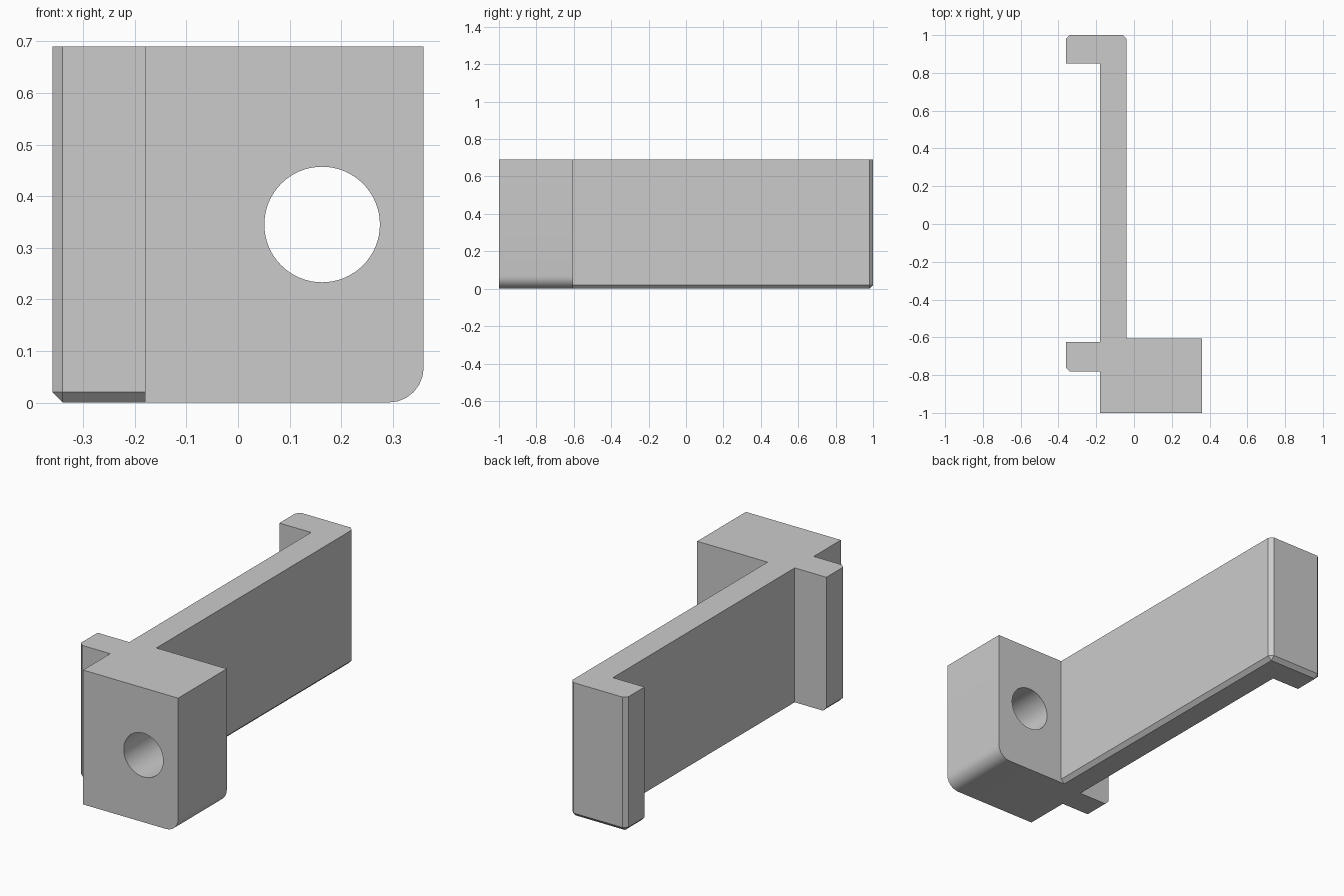
import bpy, bmesh, math

cube = bpy.data.objects.get("Cube")
if cube:
    bpy.data.objects.remove(cube)

H = 0.69          # height
CH = 0.02         # chamfer
XL, XI, XO, XR = -0.36, -0.18, -0.04, 0.36
Y0, Y1 = -0.78, 1.0

grey = bpy.data.materials.new("plain grey")
grey.use_nodes = True
colour = (0.6, 0.6, 0.6, 1)
grey.diffuse_color = colour
grey.node_tree.nodes["Principled BSDF"].inputs["Base Color"].default_value = colour


def prism(name, outline, bevel_rule, width, segments):
    """Extrude a plan outline upward and bevel the edges picked by a rule."""
    bm = bmesh.new()
    base = bm.faces.new([bm.verts.new((x, y, 0)) for x, y in outline])
    top = bmesh.ops.extrude_face_region(bm, geom=[base])["geom"]
    bmesh.ops.translate(bm, vec=(0, 0, H),
                        verts=[v for v in top if isinstance(v, bmesh.types.BMVert)])
    bmesh.ops.recalc_face_normals(bm, faces=bm.faces)
    edges = [e for e in bm.edges if bevel_rule(*[v.co for v in e.verts])]
    bmesh.ops.bevel(bm, geom=edges, offset=width, segments=segments,
                    profile=0.5, affect='EDGES')
    mesh = bpy.data.meshes.new(name)
    bm.to_mesh(mesh)
    bm.free()
    obj = bpy.data.objects.new(name, mesh)
    mesh.materials.append(grey)
    bpy.context.collection.objects.link(obj)
    return obj


def same(a, b, axis, value):
    return abs(a[axis] - value) < 1e-4 and abs(b[axis] - value) < 1e-4


def outer_edge(a, b):
    """Outer bottom edges and outer upright corners of the clip."""
    on_x = same(a, b, 0, XL) or same(a, b, 0, XO)
    on_y = same(a, b, 1, Y0) or same(a, b, 1, Y1)
    return (on_x and on_y) or (same(a, b, 2, 0) and (on_x or on_y))


def boolean(obj, other, operation):
    mod = obj.modifiers.new(operation.lower(), 'BOOLEAN')
    mod.object = other
    mod.operation = operation
    mod.solver = 'EXACT'
    bpy.context.view_layer.objects.active = obj
    bpy.ops.object.modifier_apply(modifier=mod.name)
    bpy.data.objects.remove(other)


# Long back plate with a hook at each end
clip = prism("clip", [(XL, Y0), (XO, Y0), (XO, Y1), (XL, Y1), (XL, 0.85),
                      (XI, 0.85), (XI, -0.625), (XL, -0.625)], outer_edge, CH, 1)

# Front block with one rounded lower edge
block = prism("clip_bracket", [(XI, -1), (XR, -1), (XR, -0.605), (XI, -0.605)],
              lambda a, b: same(a, b, 0, XR) and same(a, b, 2, 0), 0.068, 6)
boolean(block, clip, 'UNION')

# Round hole through the block
bpy.ops.mesh.primitive_cylinder_add(vertices=64, radius=0.112, depth=0.6,
                                    location=(0.163, -0.8, 0.345),
                                    rotation=(math.pi / 2, 0, 0))
cutter = bpy.context.object
cutter.name = "hole_cutter"
cutter.hide_render = True
cutter.data.materials.append(grey)
boolean(block, cutter, 'DIFFERENCE')

bpy.ops.object.select_all(action='DESELECT')
block.select_set(True)
bpy.context.view_layer.objects.active = block
bpy.ops.object.shade_smooth_by_angle(angle=math.radians(30))
